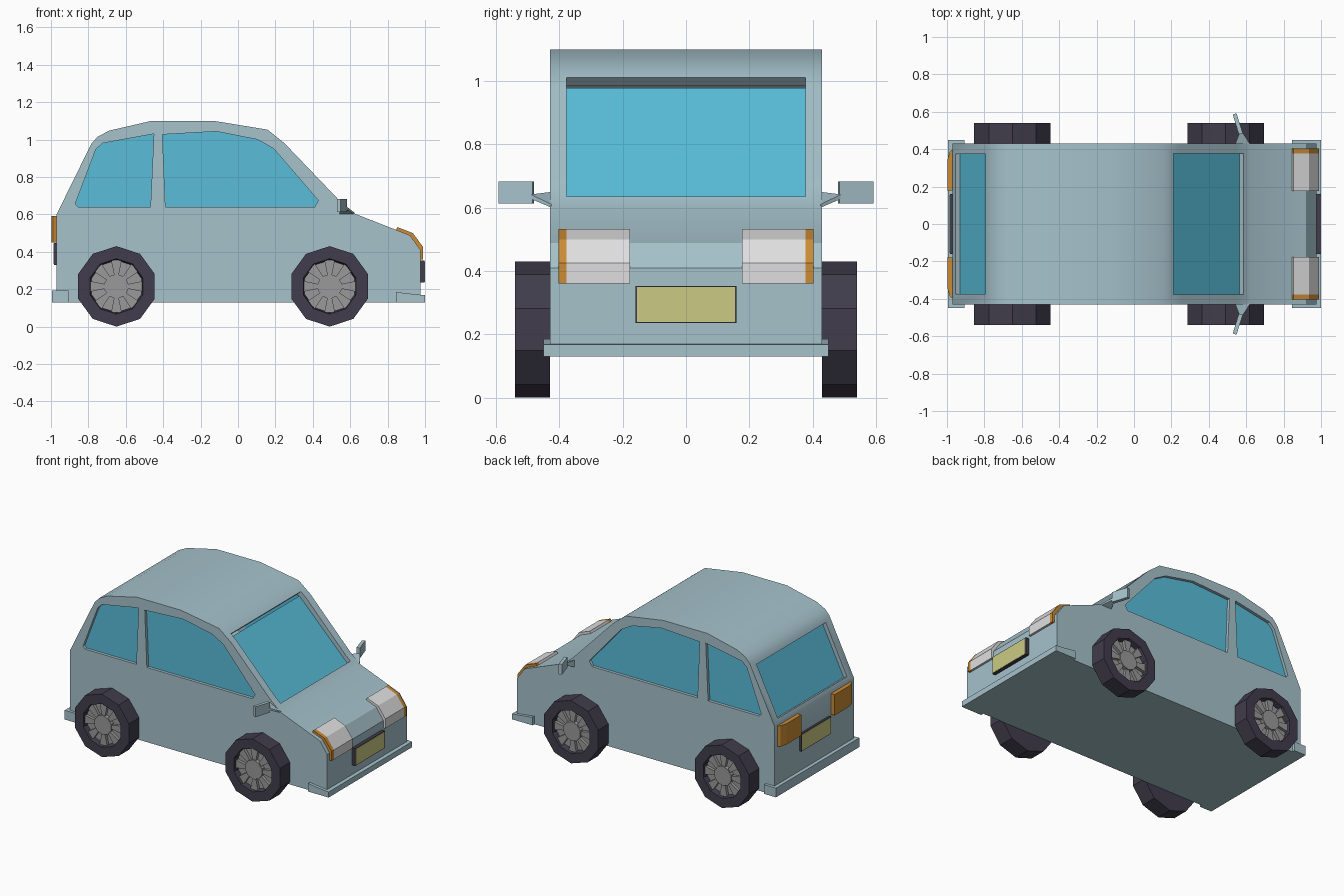
import bpy, bmesh
from math import sin, cos, pi, radians

cube = bpy.data.objects.get("Cube")
if cube:
    bpy.data.objects.remove(cube)


def material(name, r, g, b):
    m = bpy.data.materials.new(name)
    m.use_nodes = True
    m.diffuse_color = (r, g, b, 1)
    m.node_tree.nodes["Principled BSDF"].inputs["Base Color"].default_value = (r, g, b, 1)
    return m


PAINT = material("pale_blue_paint", 0.38, 0.54, 0.60)
GLASS = material("blue_glass", 0.10, 0.51, 0.70)
RUBBER = material("dark_rubber", 0.052, 0.046, 0.072)
METAL = material("grey_metal", 0.32, 0.32, 0.32)
ORANGE = material("orange_lens", 0.60, 0.26, 0.035)
LAMP = material("white_lens", 0.74, 0.74, 0.74)
YELLOW = material("yellow_plate", 0.60, 0.60, 0.23)


def finish(name, bm, mats):
    bmesh.ops.recalc_face_normals(bm, faces=bm.faces)
    mesh = bpy.data.meshes.new(name)
    bm.to_mesh(mesh)
    bm.free()
    for m in mats:
        mesh.materials.append(m)
    obj = bpy.data.objects.new(name, mesh)
    bpy.context.collection.objects.link(obj)
    return obj


def prism(name, outline, a, b, mat, axis="y"):
    """Extrude an outline from a to b: (x, z) along y, or (x, y) along z."""
    bm = bmesh.new()
    place = (lambda p, t: (p[0], t, p[1])) if axis == "y" else (lambda p, t: (p[0], p[1], t))
    near = [bm.verts.new(place(p, a)) for p in outline]
    far = [bm.verts.new(place(p, b)) for p in outline]
    bm.faces.new(near)
    bm.faces.new(far)
    for i in range(len(outline)):
        j = (i + 1) % len(outline)
        bm.faces.new((near[i], near[j], far[j], far[i]))
    return finish(name, bm, [mat])


def box(name, x, y, z, mat):
    outline = [(x[0], z[0]), (x[1], z[0]), (x[1], z[1]), (x[0], z[1])]
    return prism(name, outline, y[0], y[1], mat)


def smooth(obj, angle=30):
    bpy.ops.object.select_all(action="DESELECT")
    obj.select_set(True)
    bpy.context.view_layer.objects.active = obj
    bpy.ops.object.shade_smooth_by_angle(angle=radians(angle))


def cut(obj, cutter):
    mod = obj.modifiers.new("cut", "BOOLEAN")
    mod.operation, mod.solver, mod.object = "DIFFERENCE", "EXACT", cutter
    bpy.context.view_layer.objects.active = obj
    bpy.ops.object.modifier_apply(modifier=mod.name)
    bpy.data.objects.remove(cutter)


# Body shell with a hollow cabin
body = prism("body", [(-.97, .13), (-.97, .6), (-.783, .98), (-.75, 1.016), (-.687, 1.048),
                      (-.463, 1.1), (-.13, 1.1), (.158, 1.053), (.249, .98), (.548, .668),
                      (.623, .604), (.92, .488), (.975, .41), (.975, .13)], -.43, .43, PAINT)
cabin = [(-.935, .6), (-.755, .965), (-.68, 1.018), (-.46, 1.07), (-.13, 1.07),
         (.14, 1.025), (.22, .95), (.57, .6)]
cut(body, prism("cabin_cutter", cabin, -.405, .405, PAINT))

# Side windows, cut through both sides
side_windows = {
    "front_side_window": [(-.404, 1.027), (-.115, 1.043), (.104, 1.0), (.19, .952),
                          (.43, .674), (.41, .64), (-.388, .64)],
    "rear_side_window": [(-.45, 1.03), (-.725, .98), (-.76, .947), (-.87, .657),
                         (-.855, .64), (-.468, .64)]}
for name, outline in side_windows.items():
    cut(body, prism("window_cutter", outline, -.6, .6, PAINT))
    for label, s in (("left_", 1), ("right_", -1)):
        prism(label + name, outline, s * .402, s * .41, GLASS)

# Windscreen and rear window, cut square to the sloping surface
cut(body, prism("windscreen_cutter", [(.26, 1.06), (.635, .685), (.54, .59), (.165, .965)],
                -.377, .377, PAINT))
prism("windscreen", [(.2, .978), (.565, .613), (.56, .608), (.195, .973)], -.377, .377, GLASS)
cut(body, prism("rear_window_cutter", [(-1.0, .651), (-.84, .978), (-.75, .934), (-.91, .607)],
                -.373, .373, PAINT))
prism("rear_window", [(-.931, .618), (-.772, .942), (-.765, .938), (-.924, .614)],
      -.373, .373, GLASS)
smooth(body)

# Bumpers
prism("front_bumper", [(.845, .13), (1, .13), (1, .168), (.95, .172), (.845, .185)],
      -.45, .45, PAINT)
box("rear_bumper", (-.995, -.905), (-.45, .45), (.13, .193), PAINT)

# Number plates on dark holders
for label, x, out, z in (("front", .972, .998, .235), ("rear", -.968, -.985, .33)):
    box(label + "_plate_holder", (x, out), (-.16, .16), (z, z + .118), RUBBER)
    face = out + (.002 if out > 0 else -.002)
    box(label + "_plate", (out, face), (-.155, .155), (z + .004, z + .114), YELLOW)

# Lamps and mirrors, one per side
lamp = [(.845, .517), (.852, .532), (.935, .5), (.99, .425), (.99, .36), (.97, .36),
        (.97, .41), (.915, .485)]
for label, s in (("left_", 1), ("right_", -1)):
    prism(label + "headlamp", lamp, s * .177, s * .377, LAMP)
    prism(label + "indicator", lamp, s * .377, s * .403, ORANGE)
    prism(label + "tail_lamp", [(-.965, s * .18), (-.998, s * .18), (-.998, s * .34),
                                (-.985, s * .385), (-.965, s * .403)], .45, .592, ORANGE, "z")
    arm = prism(label + "mirror_arm", [(.54, s * .425), (.622, s * .425), (.58, s * .49),
                                       (.565, s * .49)], .6, .65, PAINT, "z")
    for v in arm.data.vertices:
        if abs(v.co.y) > .45:
            v.co.z = .628 if v.co.z < .62 else .642
        elif v.co.x > .6 and v.co.z > .62:
            v.co.z = .61
    prism(label + "mirror", [(.56, s * .48), (.582, s * .485), (.548, s * .592),
                             (.528, s * .585)], .613, .683, PAINT, "z")


# Wheels: ten-sided tyre, recessed rim, hub and spokes
def lathe(name, section, mats, x, z, s, dark_rings, sides=10):
    bm = bmesh.new()
    rings = [[bm.verts.new((x + r * sin(2 * pi * k / sides), s * y,
                            z + r * cos(2 * pi * k / sides))) for k in range(sides)]
             for r, y in section]
    for i in range(len(rings) - 1):
        for k in range(sides):
            j = (k + 1) % sides
            f = bm.faces.new((rings[i][k], rings[i][j], rings[i + 1][j], rings[i + 1][k]))
            f.material_index = 0 if i < dark_rings else 1
    bm.faces.new(rings[0])
    bm.faces.new(rings[-1]).material_index = 1 if len(mats) > 1 else 0
    return finish(name, bm, mats)


def spoke_outline(x, z, angle, half):
    inner, outer = .06, .143
    return [(x + r * sin(angle + d), z + r * cos(angle + d))
            for r, d in ((inner, -half), (outer, -half), (outer, half), (inner, half))]


HEIGHT = .215
for end, x in (("front_", .49), ("rear_", -.65)):
    for label, s in (("left_", 1), ("right_", -1)):
        wheel = end + label
        lathe(wheel + "tyre", [(.215, .43), (.215, .541), (.148, .541), (.14, .505)],
              [RUBBER, METAL], x, HEIGHT, s, 3)
        lathe(wheel + "hub", [(.066, .5), (.066, .532)], [METAL], x, HEIGHT, s, 1)
        for k in range(8):
            prism(wheel + "spoke", spoke_outline(x, HEIGHT, k * pi / 4, .2),
                  s * .5, s * .525, METAL)
